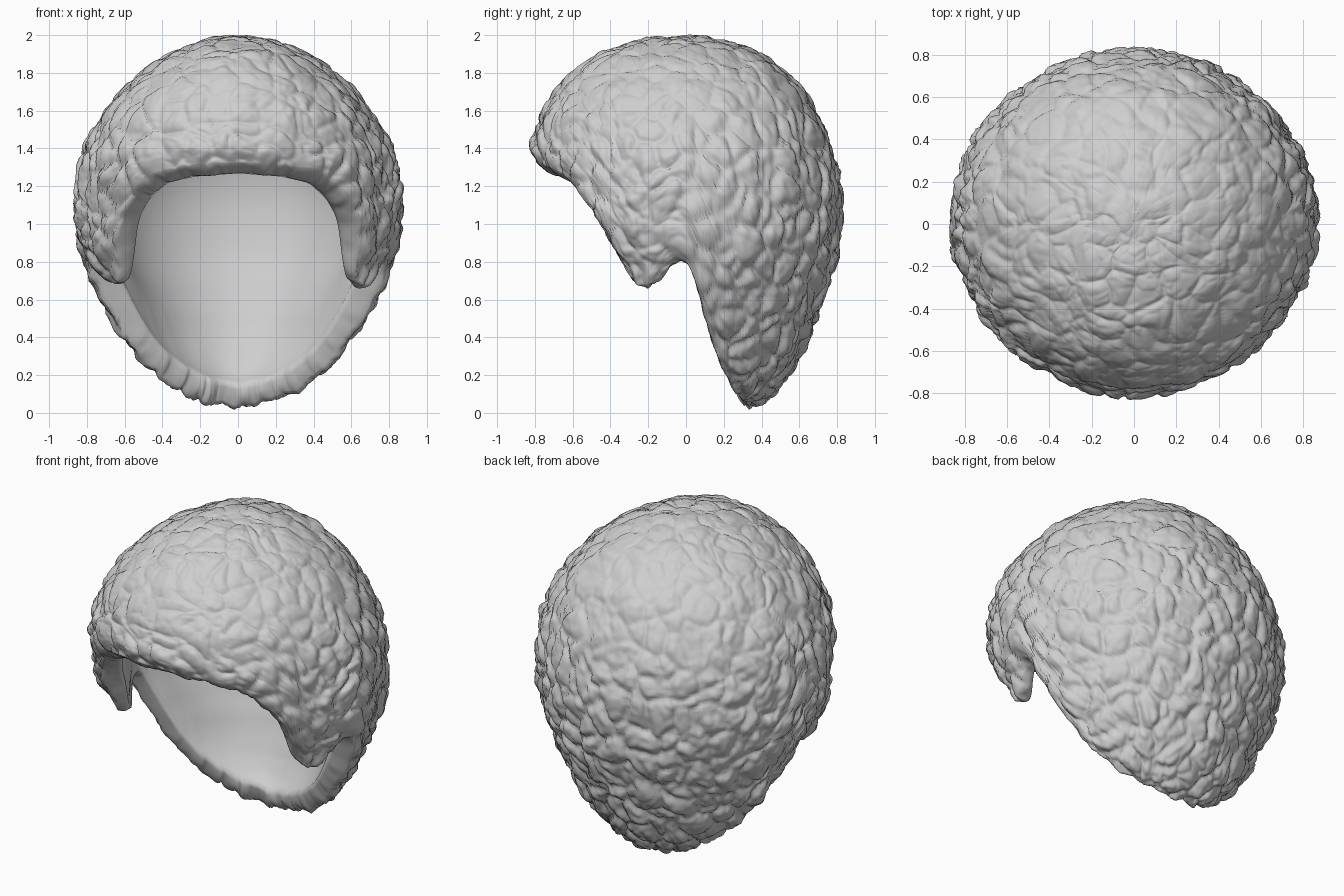
import bpy, bmesh, math
from mathutils import Vector, noise

if "Cube" in bpy.data.objects:
    bpy.data.objects.remove(bpy.data.objects["Cube"])

COLS, ROWS, INNER_ROWS = 360, 170, 50
RIM, LINING = 0.16, 0.20        # thickness at the hem and deeper inside
MID, HALF = 0.975, 1.025        # height range of the head form
CENTRE = Vector((0, 0, .93))

# hem height against the angle from the front (degrees)
HEM = [(0, 1.34), (20, 1.32), (34, 1.28), (44, 1.19), (52, 1.07), (57, .95), (61, .8), (65, .70),
       (70, .665), (76, .68), (82, .75), (86, .81), (89, .82), (92, .76), (95, .64), (100, .44),
       (106, .30), (114, .19), (128, .1), (150, .03), (180, .0)]
# half-size against height, as a ratio to a unit sphere: side, front, back
SIDE = [(.0, .74), (.1, .77), (.2, .78), (.4, .78), (.6, .80), (.8, .835), (1, .865),
        (1.2, .885), (1.4, .895), (1.6, .895), (1.8, .88), (2, .84)]
FRONT = [(.0, .7), (.6, .64), (.8, .65), (1, .72), (1.2, .80), (1.4, .905), (1.6, .96),
         (1.8, 1.03), (1.9, 1.08), (2, 1.0)]
BACK = [(.0, 1.08), (.03, 1.0), (.1, .89), (.2, .83), (.4, .785), (.6, .785), (.8, .805), (1, .82),
        (1.2, .84), (1.4, .855), (1.6, .87), (1.8, .91), (1.9, .92), (2, .88)]


def lookup(table, v):
    if v <= table[0][0]:
        return table[0][1]
    for (x0, y0), (x1, y1) in zip(table, table[1:]):
        if v <= x1:
            return y0 + (y1 - y0) * (v - x0) / (x1 - x0)
    return table[-1][1]


def smooth(v):
    v = max(0, min(1, v))
    return v * v * (3 - 2 * v)


def hem(deg):
    """Smoothed hem height, mirrored left to right."""
    d = deg if deg <= 180 else 360 - deg
    h = 0
    for o in (-2, -1, 0, 1, 2):
        e = abs(d + o)
        h += lookup(HEM, e if e <= 180 else 360 - e) / 5
    return h


def burn(deg, z):
    """How far a point lies in the tapering sideburn tip, 0 to 1."""
    d = deg if deg <= 180 else 360 - deg
    return smooth((1 - z) / .32) * smooth((d - 50) / 12) * smooth((92 - d) / 8)


def surface(deg, theta):
    """Smooth head-shaped surface."""
    p, z, s = math.radians(deg), MID + HALF * math.cos(theta), math.sin(theta)
    a = lookup(SIDE, z) * s
    b = lookup(FRONT if math.cos(p) > 0 else BACK, z) * s
    r = 1 / math.sqrt((math.sin(p) / a) ** 2 + (math.cos(p) / b) ** 2)
    r -= .03 * burn(deg, z)
    return Vector((r * math.sin(p), -r * math.cos(p), z))


def curls(p):
    """Height of the lumpy hair: rounded cells on a warped field."""
    q = p + 0.06 * noise.noise_vector(p * 5)
    q = Vector((q.x, q.y, q.z * .8))
    d = noise.voronoi(q * 7.5)[0]
    e = noise.voronoi(q * 15 + Vector((3, 7, 1)))[0]
    lump = min(1, (d[1] - d[0]) * 2.2) ** .6
    fine = min(1, (e[1] - e[0]) * 2) ** .7
    calm = 1 - .55 * max(0, min(1, (p.z - 1.3) / .4))
    return calm * (.034 * (lump - .65) + .012 * (fine - .6)) + .014 * noise.noise(p * 6)


def ring(bm, points):
    return [bm.verts.new(p) for p in points]


def bridge(bm, r0, r1):
    for i in range(COLS):
        j = (i + 1) % COLS
        bm.faces.new((r0[i], r0[j], r1[j], r1[i]))


def inward(p, amount):
    return p + (CENTRE - p).normalized() * amount


def rim(deg, z):
    return RIM - .06 * burn(deg, z)


degs = [360 * i / COLS for i in range(COLS)]
limit = [math.acos((hem(d) - MID) / HALF) for d in degs]

bm = bmesh.new()
rings = []
# hair outside, from the crown to the hem
for k in range(1, ROWS + 1):
    pts = []
    for d, lim in zip(degs, limit):
        p = surface(d, lim * k / ROWS)
        edge = min(1, (1 - k / ROWS) * 14)
        pts.append(inward(p, .02 * (1 - edge) ** 2 - curls(p)))
    rings.append(ring(bm, pts))
# rounded, lumpy hem
for f in (.2, .4, .6, .8):
    pts = []
    for d, lim in zip(degs, limit):
        p = surface(d, lim)
        down = (surface(d, lim + .01) - surface(d, lim - .01)).normalized()
        bulge = (.018 + .6 * curls(p * 1.1)) * math.sin(math.pi * f)
        depth = .02 + (rim(d, p.z) - .02) * f - curls(p) * (1 - f)
        pts.append(inward(p, depth) + down * bulge)
    rings.append(ring(bm, pts))
# smooth lining, from the hem back up to the crown
for k in range(INNER_ROWS, 0, -1):
    pts = []
    for d, lim in zip(degs, limit):
        p = surface(d, lim * k / INNER_ROWS)
        deep = smooth((1 - k / INNER_ROWS) * 5)
        pts.append(inward(p, rim(d, p.z) * (1 - deep) + LINING * deep))
    rings.append(ring(bm, pts))
for r0, r1 in zip(rings, rings[1:]):
    bridge(bm, r0, r1)
# close both crowns
for r in (rings[0], rings[-1]):
    top = bm.verts.new((0, 0, sum(v.co.z for v in r) / COLS))
    for i in range(COLS):
        bm.faces.new((r[i], r[(i + 1) % COLS], top))
bmesh.ops.recalc_face_normals(bm, faces=bm.faces)
for f in bm.faces:
    f.smooth = True

mesh = bpy.data.meshes.new("hair")
bm.to_mesh(mesh)
bm.free()
hair = bpy.data.objects.new("hair", mesh)
bpy.context.collection.objects.link(hair)

grey = bpy.data.materials.new("light_grey")
grey.diffuse_color = (.62, .62, .62, 1)
grey.use_nodes = True
grey.node_tree.nodes["Principled BSDF"].inputs["Base Color"].default_value = grey.diffuse_color
mesh.materials.append(grey)
